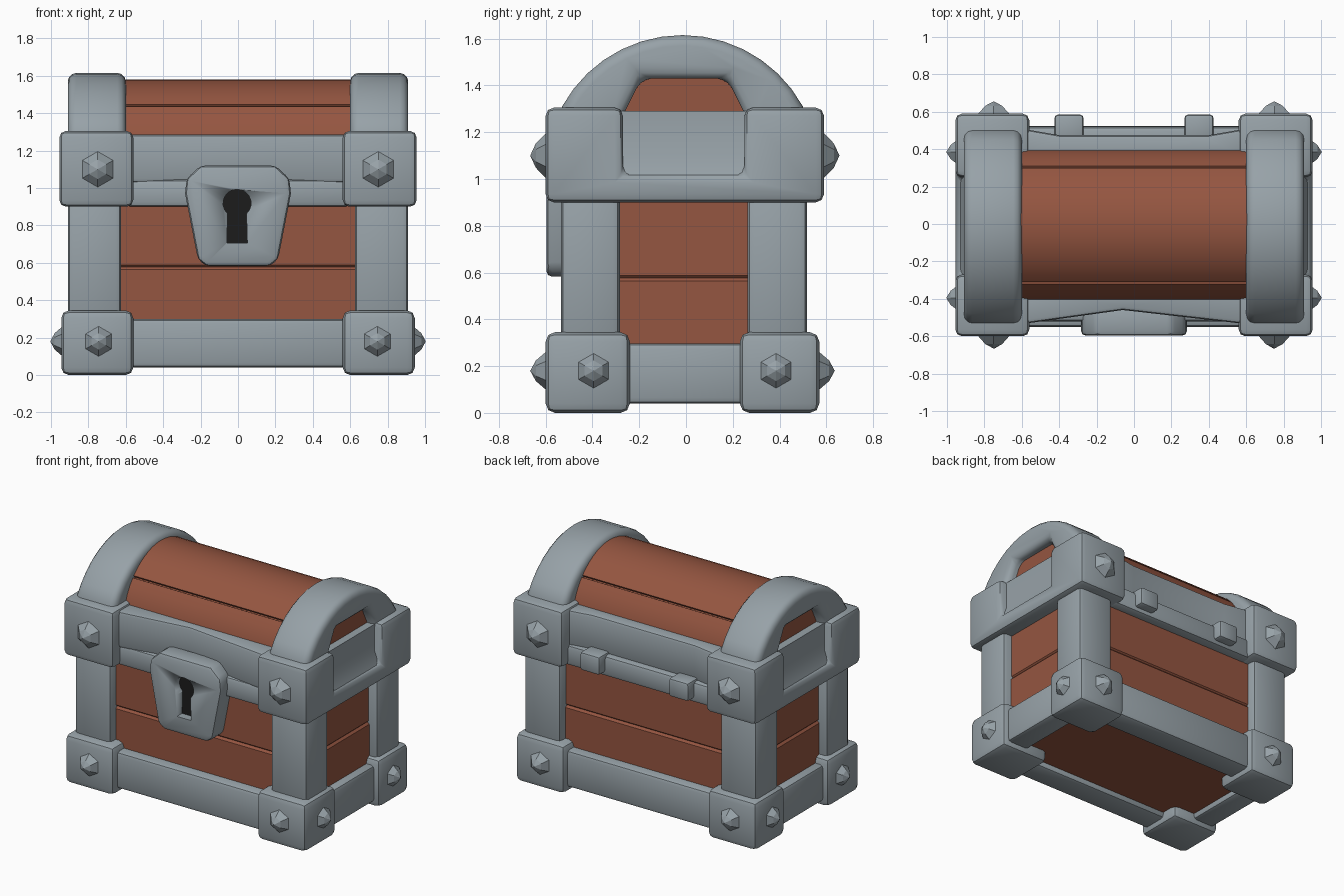
import bpy, bmesh, math
from mathutils import Vector

if "Cube" in bpy.data.objects:
    bpy.data.objects.remove(bpy.data.objects["Cube"])


def material(name, rgb):
    m = bpy.data.materials.new(name)
    m.diffuse_color = (*rgb, 1)
    m.use_nodes = True
    m.node_tree.nodes["Principled BSDF"].inputs["Base Color"].default_value = m.diffuse_color
    return m


STEEL = material("grey_steel", (0.31, 0.36, 0.39))
WOOD = material("brown_wood", (0.30, 0.092, 0.052))
DARK = material("keyhole_black", (0.012, 0.012, 0.012))


def finish(bm, name, mat, bevel=0, segs=2, smooth=True):
    bmesh.ops.recalc_face_normals(bm, faces=bm.faces[:])
    if bevel:
        edges = [e for e in bm.edges if e.calc_face_angle(0) > math.radians(35)]
        bmesh.ops.bevel(bm, geom=edges, offset=bevel, segments=segs, profile=0.5,
                        affect='EDGES', clamp_overlap=True)
    me = bpy.data.meshes.new(name)
    bm.to_mesh(me)
    bm.free()
    ob = bpy.data.objects.new(name, me)
    bpy.context.collection.objects.link(ob)
    me.materials.append(mat)
    if smooth:
        bpy.ops.object.select_all(action='DESELECT')
        ob.select_set(True)
        bpy.context.view_layer.objects.active = ob
        bpy.ops.object.shade_smooth_by_angle(angle=math.radians(35))
    return ob


def prism(name, pts, axis, a, b, mat, bevel=0, segs=2):
    """Extrude a 2D outline along an axis from a to b."""
    def co(p, t):
        return {'x': (t, p[0], p[1]), 'y': (p[0], t, p[1]), 'z': (p[0], p[1], t)}[axis]
    bm = bmesh.new()
    lo = [bm.verts.new(co(p, a)) for p in pts]
    hi = [bm.verts.new(co(p, b)) for p in pts]
    bm.faces.new(lo)
    bm.faces.new(hi)
    n = len(pts)
    for i in range(n):
        j = (i + 1) % n
        bm.faces.new((lo[i], lo[j], hi[j], hi[i]))
    return finish(bm, name, mat, bevel, segs)


def box(name, x0, x1, y0, y1, z0, z1, mat, bevel=0, segs=2):
    return prism(name, [(x0, y0), (x1, y0), (x1, y1), (x0, y1)], 'z', z0, z1, mat, bevel, segs)


def stud(name, pos, normal, r):
    """Six-sided two-tier pointed stud."""
    bm = bmesh.new()
    q = Vector(normal).to_track_quat('Z', 'Y')
    rings = []
    for rad, h in ((r, -0.02), (r, 0.0), (r * 0.55, 0.042)):
        rings.append([bm.verts.new(Vector(pos) + q @ Vector((
            rad * math.cos(i * math.pi / 3 + math.pi / 6),
            rad * math.sin(i * math.pi / 3 + math.pi / 6), h))) for i in range(6)])
    tip = bm.verts.new(Vector(pos) + q @ Vector((0, 0, 0.066)))
    for i in range(6):
        j = (i + 1) % 6
        for a, b in zip(rings, rings[1:]):
            bm.faces.new((a[i], a[j], b[j], b[i]))
        bm.faces.new((rings[2][i], rings[2][j], tip))
    bm.faces.new(rings[0])
    finish(bm, name, STEEL, smooth=False)


def arc(cy, cz, r, a0, a1, n):
    return [(cy + r * math.cos(math.radians(a0 + (a1 - a0) * i / n)),
             cz + r * math.sin(math.radians(a0 + (a1 - a0) * i / n))) for i in range(n + 1)]


# Wooden body planks and floor
box("lower_planks", -0.845, 0.845, -0.475, 0.455, 0.08, 0.578, WOOD, 0.015, 1)
box("upper_planks", -0.84, 0.84, -0.47, 0.45, 0.572, 0.95, WOOD, 0.015, 1)

# Barrel lid with a plank groove on each side
lid = [(0.41, 0.98)] + arc(0, 1.163, 0.417, 0, 41, 5) + arc(0, 1.163, 0.402, 41.5, 42.5, 1)
lid += arc(0, 1.163, 0.417, 43, 137, 14) + arc(0, 1.163, 0.402, 137.5, 138.5, 1)
lid += arc(0, 1.163, 0.417, 139, 180, 5) + [(-0.41, 0.98)]
prism("lid_planks", [(y - 0.005, z) for y, z in lid], 'x', -0.84, 0.84, WOOD)

for s, side in ((-1, "left"), (1, "right")):
    # Lid end arch with trapezoid opening
    arch = [(0.50, 1.15)] + arc(-0.015, 1.028, 0.587, 28.7, 151.3, 14)
    arch += [(-0.53, 1.15), (-0.265, 1.15), (-0.265, 1.28), (-0.19, 1.43), (0.175, 1.43),
             (0.25, 1.28), (0.25, 1.15)]
    prism(side + "_lid_arch", arch, 'x', s * 0.60, s * 0.91, STEEL, 0.045, 3)
    # Lid end band with raised corners
    band = [(-0.6, 0.9), (0.59, 0.9), (0.59, 1.305), (0.25, 1.305), (0.25, 1.02),
            (-0.27, 1.02), (-0.27, 1.305), (-0.6, 1.305)]
    prism(side + "_lid_band", band, 'x', s * 0.56, s * 0.955, STEEL, 0.035)
    # Recessed panel in the band
    panel = [(0.93, 1.01), (0.895, 1.10), (0.895, 1.29), (0.8, 1.29), (0.8, 1.01)]
    prism(side + "_lid_panel", [(s * x, z) for x, z in panel], 'y', -0.29, 0.27, STEEL)
    # Bottom side rail
    box(side + "_bottom_rail", *sorted((s * 0.73, s * 0.905)), -0.32, 0.30, 0.04, 0.297,
        STEEL, 0.025)
    # Rear hinge
    box(side + "_hinge", *sorted((s * 0.27, s * 0.425)), 0.44, 0.585, 0.93, 1.06, STEEL, 0.018)

    for f, end in ((-1, "front"), (1, "back")):
        tag = side + "_" + end
        yo = -0.6 if f < 0 else 0.57
        # Corner post
        ys = (-0.535, -0.283) if f < 0 else (0.262, 0.517)
        box(tag + "_post", *sorted((s * 0.625, s * 0.91)), *ys, 0.25, 0.95, STEEL, 0.03)
        # Bottom corner block
        ys = (yo, -0.24) if f < 0 else (0.23, yo)
        box(tag + "_foot", *sorted((s * 0.56, s * 0.945)), *ys, 0.0, 0.345, STEEL, 0.04)
        # Studs
        stud(tag + "_foot_stud", (s * 0.745, yo, 0.18), (0, f, 0), 0.08)
        stud(tag + "_foot_side_stud", (s * 0.938, f * 0.39 - 0.005, 0.18), (s, 0, 0), 0.08)
        stud(tag + "_lid_stud", (s * 0.75, -0.6 if f < 0 else 0.59, 1.10), (0, f, 0), 0.095)

# Front and back rails
box("front_bottom_rail", -0.6, 0.6, -0.55, -0.36, 0.04, 0.30, STEEL, 0.025)
box("back_bottom_rail", -0.6, 0.6, 0.34, 0.525, 0.04, 0.30, STEEL, 0.025)
box("front_rim", -0.6, 0.6, -0.52, -0.38, 0.90, 1.045, STEEL, 0.025)
box("back_rim", -0.6, 0.6, 0.38, 0.52, 0.90, 1.045, STEEL, 0.025)
prism("front_lid_rail", [(-0.6, -0.535), (-0.06, -0.46), (0.6, -0.535), (0.6, -0.34), (-0.6, -0.34)],
      'z', 1.03, 1.285, STEEL, 0.02)
prism("back_lid_rail", [(-0.6, 0.51), (-0.4, 0.475), (0.4, 0.475), (0.6, 0.51), (0.6, 0.34), (-0.6, 0.34)],
      'z', 1.03, 1.285, STEEL, 0.02)

# Lock plate with a cut keyhole
lock_half = [(0.17, 0.582), (0.215, 0.62), (0.283, 0.97), (0.275, 1.05), (0.20, 1.12)]
outline = lock_half + [(-x, z) for x, z in reversed(lock_half)]
lock = prism("lock_plate", outline, 'y', -0.597, -0.45, STEEL, 0.025)
hole = [(-0.06, 0.705), (0.05, 0.705)] + arc(-0.005, 0.918, 0.075, -48, 228, 14)
cutter = prism("keyhole_cutter", hole, 'y', -0.65, -0.53, STEEL)
cutter.hide_render = True
cutter.hide_viewport = True
cut = lock.modifiers.new("keyhole", 'BOOLEAN')
cut.operation = 'DIFFERENCE'
cut.solver = 'EXACT'
cut.object = cutter
prism("keyhole", hole, 'y', -0.54, -0.525, DARK)
